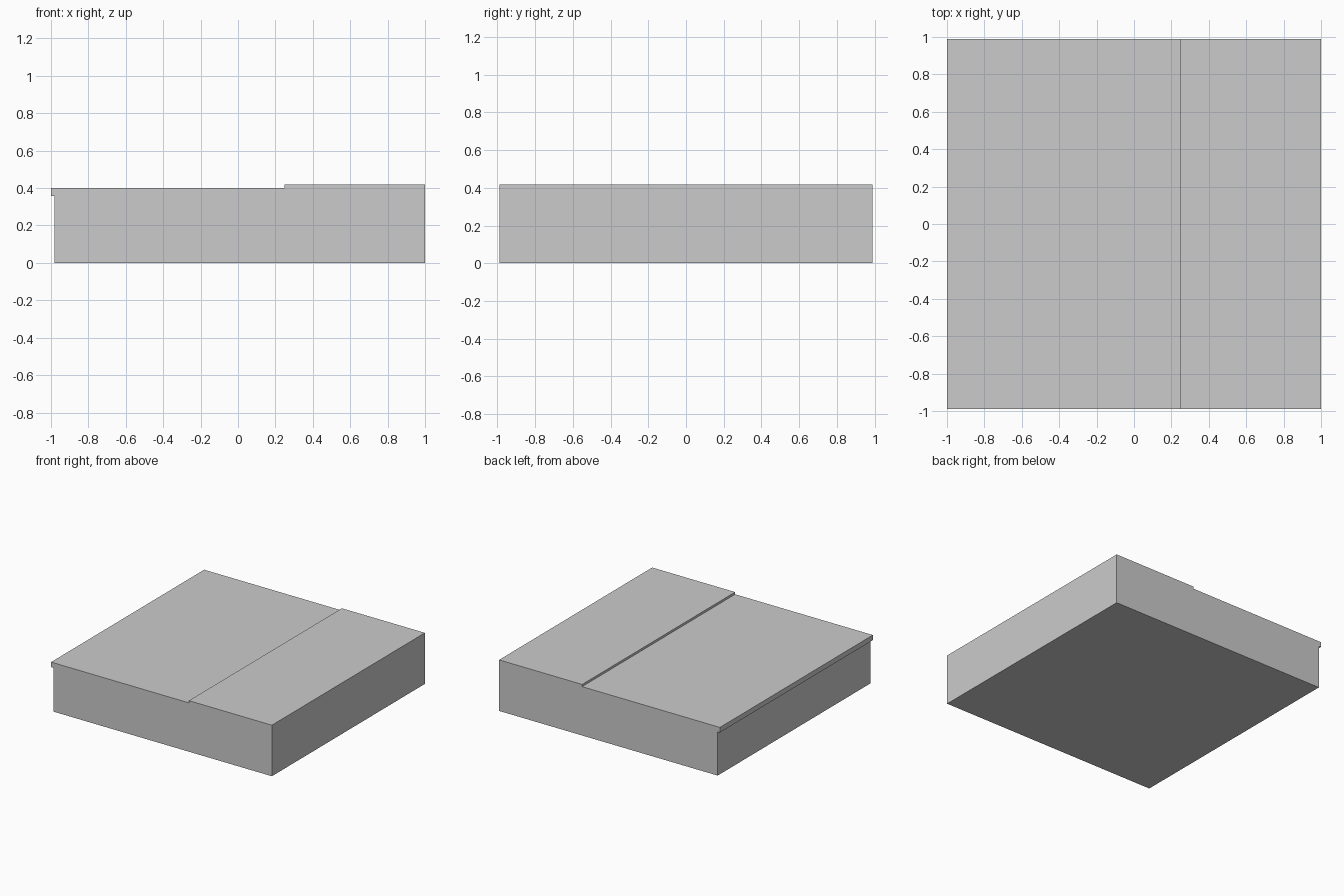
import bpy, bmesh

if "Cube" in bpy.data.objects:
    bpy.data.objects.remove(bpy.data.objects["Cube"])

# Side profile (x, z): body, thin lip overhanging on the left, raised step on the right
PROFILE = [(-0.98, 0), (1, 0), (1, 0.418), (0.248, 0.418),
           (0.248, 0.4), (-1, 0.4), (-1, 0.358), (-0.98, 0.358)]
HALF_DEPTH = 0.99


def extrude_profile(name, profile, half_depth):
    bm = bmesh.new()
    face = bm.faces.new([bm.verts.new((x, -half_depth, z)) for x, z in profile])
    result = bmesh.ops.extrude_face_region(bm, geom=[face], use_keep_orig=True)
    verts = [g for g in result["geom"] if isinstance(g, bmesh.types.BMVert)]
    bmesh.ops.translate(bm, verts=verts, vec=(0, 2 * half_depth, 0))
    bmesh.ops.recalc_face_normals(bm, faces=bm.faces)
    mesh = bpy.data.meshes.new(name)
    bm.to_mesh(mesh)
    bm.free()
    obj = bpy.data.objects.new(name, mesh)
    bpy.context.collection.objects.link(obj)
    return obj


# Stepped slab
extrude_profile("stepped_slab", PROFILE, HALF_DEPTH)
